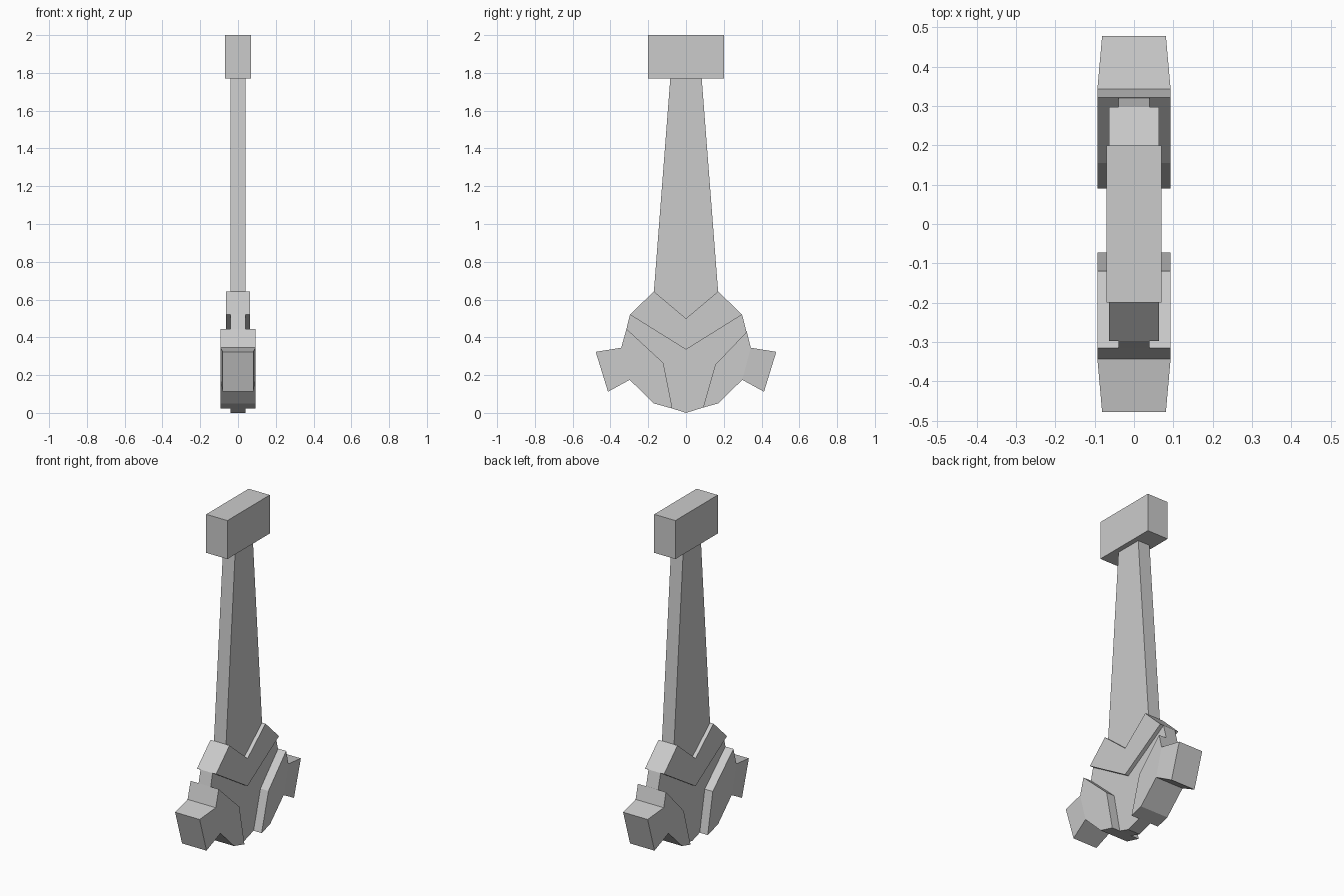
import bpy, bmesh

if "Cube" in bpy.data.objects:
    bpy.data.objects.remove(bpy.data.objects["Cube"])


def add_prism(bm, profile, widths, skip=()):
    """Add a (y, z) profile spanning +-width in x; skip lists hidden rim edges."""
    if not isinstance(widths, (list, tuple)):
        widths = [widths] * len(profile)
    right = [bm.verts.new((w, y, z)) for (y, z), w in zip(profile, widths)]
    left = [bm.verts.new((-w, y, z)) for (y, z), w in zip(profile, widths)]
    bm.faces.new(right)
    bm.faces.new(left[::-1])
    n = len(profile)
    for i in range(n):
        if i not in skip:
            j = (i + 1) % n
            bm.faces.new((right[i], left[i], left[j], right[j]))


def build(name, *prisms):
    bm = bmesh.new()
    for p in prisms:
        add_prism(bm, *p)
    bmesh.ops.remove_doubles(bm, verts=bm.verts, dist=0.0005)
    bmesh.ops.recalc_face_normals(bm, faces=bm.faces)
    mesh = bpy.data.meshes.new(name)
    bm.to_mesh(mesh)
    bm.free()
    obj = bpy.data.objects.new(name, mesh)
    bpy.context.collection.objects.link(obj)
    return obj


# Pommel block on top
build("pommel", ([(-.2, 1.77), (.2, 1.77), (.2, 2), (-.2, 2)], .07))

# Tapered flat grip with a V-shaped foot
build("grip", ([(0, .5), (.17, .643), (.083, 1.772), (-.083, 1.772), (-.17, .643)],
               .04, (2,)))

# Chevron collar
build("collar", ([(0, .335), (.297, .52), (.17, .643), (0, .5),
                  (-.17, .643), (-.297, .52)], .063))

# Thin core between the side plates
build("guard_core", ([(0, .335), (-.297, .52), (-.315, .445), (-.21, .12), (-.075, .024),
                      (0, .004), (.09, .028), (.21, .12), (.32, .43), (.297, .52)], .04))

# Side plates with flared end blocks, slightly different front to back
for name, s, inner in (("front_guard", -1, [(.315, .445), (.12, .265), (.072, .023)]),
                       ("back_guard", 1, [(.322, .43), (.155, .255), (.09, .028)])):
    plate = inner + [(.17, .05), (.298, .175), (.343, .345)]
    block = [(.298, .175), (.413, .112), (.478, .323), (.343, .345)]
    build(name,
          ([(s * y, z) for y, z in plate], .093, (4,)),
          ([(s * y, z) for y, z in block], [.093, .081, .081, .093], (3,)))

# Rest the lowest point on the ground
for obj in bpy.context.collection.objects:
    for v in obj.data.vertices:
        if v.co.z < .005:
            v.co.z = 0
